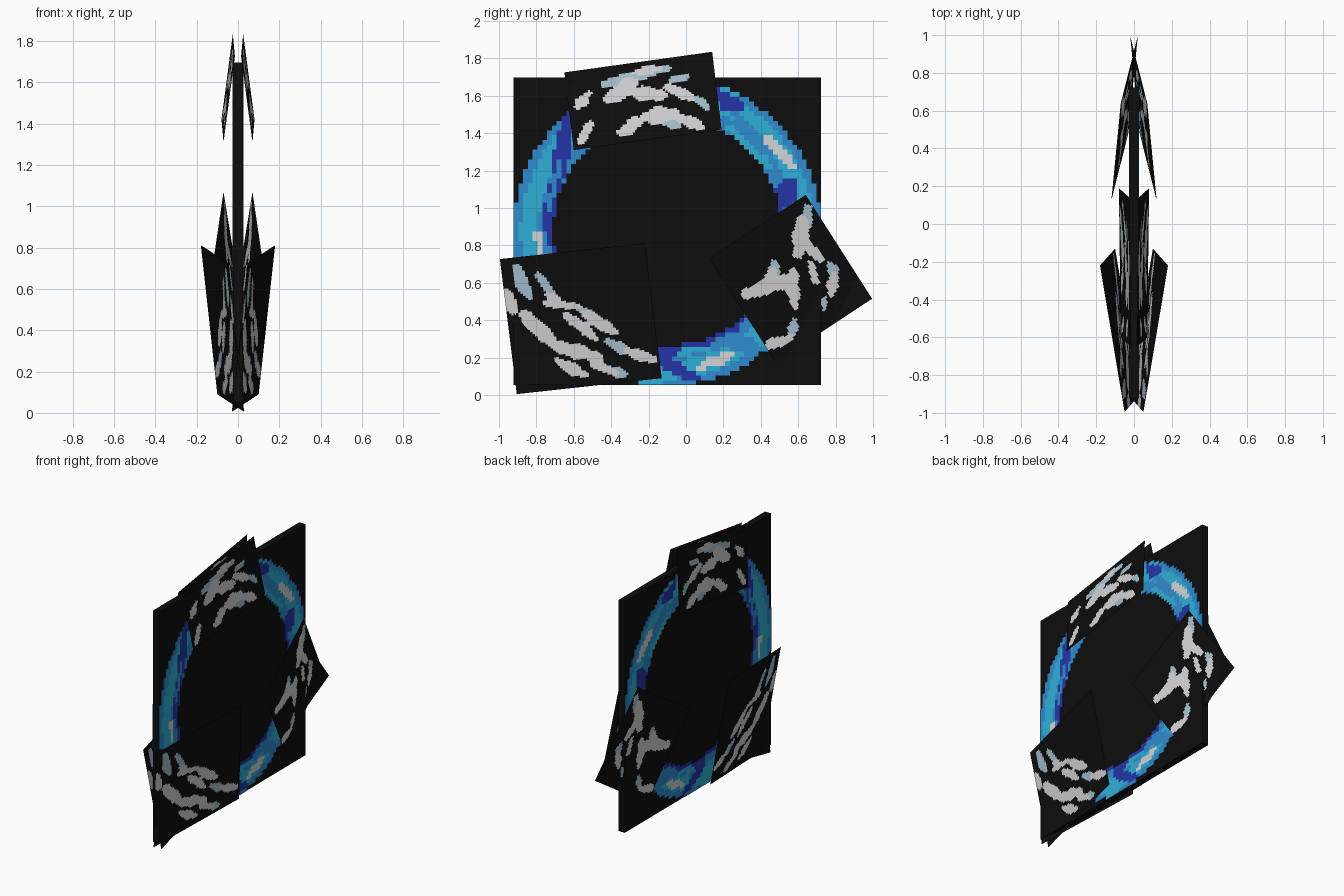
import bpy
import bmesh
import math
from mathutils import Vector

cube = bpy.data.objects.get("Cube")
if cube:
    bpy.data.objects.remove(cube, do_unlink=True)


def make_material(name, red, green, blue):
    mat = bpy.data.materials.new(name)
    mat.use_nodes = True
    color = (red, green, blue, 1)
    mat.diffuse_color = color
    shader = mat.node_tree.nodes["Principled BSDF"]
    shader.inputs["Base Color"].default_value = color
    shader.inputs["Roughness"].default_value = 0.8
    return mat


BLACK, NAVY, BLUE, CYAN, LIGHT, PALE = range(6)
PALETTE = [
    make_material("black", .004, .004, .004),
    make_material("dark blue", .018, .034, .38),
    make_material("mid blue", .028, .26, .62),
    make_material("cyan", .028, .43, .67),
    make_material("light grey", .66, .66, .68),
    make_material("pale blue grey", .38, .53, .63),
]


def finish(bm, name):
    mesh = bpy.data.meshes.new(name)
    bm.to_mesh(mesh)
    bm.free()
    for mat in PALETTE:
        mesh.materials.append(mat)
    obj = bpy.data.objects.new(name, mesh)
    bpy.context.collection.objects.link(obj)
    return obj


def in_streak(y, z, streak):
    """True when a point lies within a tapered, slightly ragged brush streak."""
    y0, z0, y1, z1, width = streak
    point, start = Vector((y, z)), Vector((y0, z0))
    axis = Vector((y1, z1)) - start
    t = max(0, min(1, (point - start).dot(axis) / axis.length_squared))
    ragged = 1 + .25 * math.sin(37 * y + 23 * z) * math.cos(41 * z - 19 * y)
    taper = .6 + .4 * math.sin(math.pi * t)
    return (point - start - axis * t).length < width * ragged * taper


def paint(y, z, base, layers):
    """Colour of a point: the last layer with a streak over it wins."""
    for color, streaks in layers:
        if any(in_streak(y, z, s) for s in streaks):
            base = color
    return base


def build_panel(name, corner, u, v, columns, rows, rule):
    """Flat panel of square cells, each coloured by rule; None leaves a hole."""
    bm = bmesh.new()
    bmesh.ops.create_grid(bm, x_segments=columns, y_segments=rows, size=.5)
    for vert in bm.verts:
        s, t = vert.co.x + .5, vert.co.y + .5
        vert.co = corner + u * s + v * t
    holes = []
    for face in bm.faces:
        center = face.calc_center_median()
        color = rule(center.y, center.z)
        if color is None:
            holes.append(face)
        else:
            face.material_index = color
    bmesh.ops.delete(bm, geom=holes, context="FACES")
    return finish(bm, name)


# Square core slab
SIZE = 1.645
MID_Y, MID_Z = -.10, .875
bm = bmesh.new()
bmesh.ops.create_cube(bm, size=1)
for vert in bm.verts:
    vert.co = Vector((vert.co.x * .048, vert.co.y * SIZE + MID_Y, vert.co.z * SIZE + MID_Z))
finish(bm, "square_core")

# Brush streaks on the ring: upper right, left, then bottom arc
RING_LAYERS = [
    (NAVY, [(.18, 1.61, .28, 1.54, .05), (.50, 1.02, .56, 1.12, .06),
            (-.62, 1.50, -.70, 1.10, .045), (-.72, 1.1, -.74, .85, .03),
            (-.15, .22, .28, .40, .06), (-.14, .2, .04, .09, .04)]),
    (BLUE, [(.25, 1.50, .45, 1.30, .03), (-.67, 1.24, -.73, 1.0, .02),
            (.2, .29, .4, .25, .04), (-.80, 1.35, -.86, 1.1, .02)]),
    (CYAN, [(.2, 1.65, .34, 1.6, .025), (-.78, 1.22, -.86, .85, .03),
            (-.03, .23, .12, .25, .02), (-.25, .07, -.12, .09, .03),
            (.22, 1.43, .46, 1.21, .025)]),
    (LIGHT, [(.42, 1.38, .57, 1.23, .026), (-.79, .88, -.78, .74, .022),
             (.06, .14, .24, .22, .028)]),
]


def ring_rule(y, z):
    radius = math.hypot(y - MID_Y, z - MID_Z)
    if radius < .61 or radius > .825:
        return None
    if radius < .635:
        base = NAVY if z < 1 else BLUE
    elif radius < .69 or radius > .785:
        base = BLUE
    else:
        base = CYAN
    return paint(y, z, base, RING_LAYERS)


# Outer plates: start corner, then the two neighbouring corners
TOP = ((.07, -.60, 1.31), (.08, .19, 1.42), (.015, -.65, 1.725))
FRONT = ((-.03, -.905, .005), (.10, -.13, .09), (.05, -.995, .727))
BACK = ((-.02, .995, .515), (.03, .48, .175), (.07, .64, 1.07))

TOP_LAYERS = [
    (PALE, [(-.44, 1.66, -.10, 1.75, .03), (-.08, 1.68, 0, 1.70, .025),
            (.05, 1.59, .12, 1.53, .02), (-.15, 1.48, -.04, 1.44, .025)]),
    (LIGHT, [(-.58, 1.54, -.52, 1.61, .03), (-.57, 1.35, -.51, 1.45, .025),
             (-.42, 1.58, -.28, 1.67, .045), (-.28, 1.72, -.14, 1.75, .022),
             (-.30, 1.62, -.12, 1.60, .035), (-.1, 1.65, .03, 1.59, .03),
             (-.35, 1.40, -.24, 1.47, .035), (-.22, 1.49, -.06, 1.50, .045),
             (-.06, 1.49, .09, 1.43, .03)]),
]
FRONT_LAYERS = [
    (PALE, [(-.91, .68, -.84, .53, .035), (-.79, .64, -.70, .52, .025),
            (-.42, .29, -.30, .23, .03), (-.58, .47, -.48, .40, .025),
            (-.40, .13, -.33, .11, .03)]),
    (LIGHT, [(-.96, .55, -.92, .44, .035), (-.87, .43, -.71, .28, .045),
             (-.72, .27, -.46, .20, .035), (-.74, .54, -.68, .50, .025),
             (-.76, .49, -.57, .47, .022), (-.55, .44, -.38, .34, .032),
             (-.64, .43, -.48, .30, .03), (-.32, .24, -.17, .19, .03),
             (-.69, .18, -.54, .11, .03), (-.50, .17, -.38, .12, .025)]),
]
BACK_LAYERS = [
    (PALE, [(.65, 1.0, .62, .84, .035), (.47, .71, .48, .60, .03),
            (.77, .70, .80, .62, .03), (.58, .40, .56, .32, .025),
            (.74, .52, .74, .46, .015)]),
    (LIGHT, [(.62, .94, .60, .76, .045), (.62, .82, .72, .73, .03),
             (.46, .66, .44, .58, .035), (.32, .54, .58, .63, .042),
             (.57, .66, .58, .48, .035), (.79, .64, .78, .54, .03),
             (.43, .26, .56, .31, .03), (.66, .71, .70, .60, .02)]),
]


def build_plate(name, side, corners, layers):
    mirrored = [Vector((x * side, y, z)) for x, y, z in corners]
    corner, u_end, v_end = mirrored
    u, v = u_end - corner, v_end - corner
    cell = .0125
    columns, rows = round(u.length / cell), round(v.length / cell)
    build_panel(name, corner, u, v, columns, rows,
                lambda y, z: paint(y, z, BLACK, layers))


# Ring inlays and tilted plates, mirrored on both sides
for label, side in (("left", 1), ("right", -1)):
    ring = build_panel(label + "_ring",
                       Vector((.0255 * side, MID_Y - SIZE / 2, MID_Z - SIZE / 2)),
                       Vector((0, SIZE, 0)), Vector((0, 0, SIZE)), 64, 64, ring_rule)
    rim = ring.modifiers.new("Thickness", "SOLIDIFY")
    rim.thickness = .003
    rim.offset = 0
    build_plate(label + "_top_plate", side, TOP, TOP_LAYERS)
    build_plate(label + "_front_plate", side, FRONT, FRONT_LAYERS)
    build_plate(label + "_back_plate", side, BACK, BACK_LAYERS)
